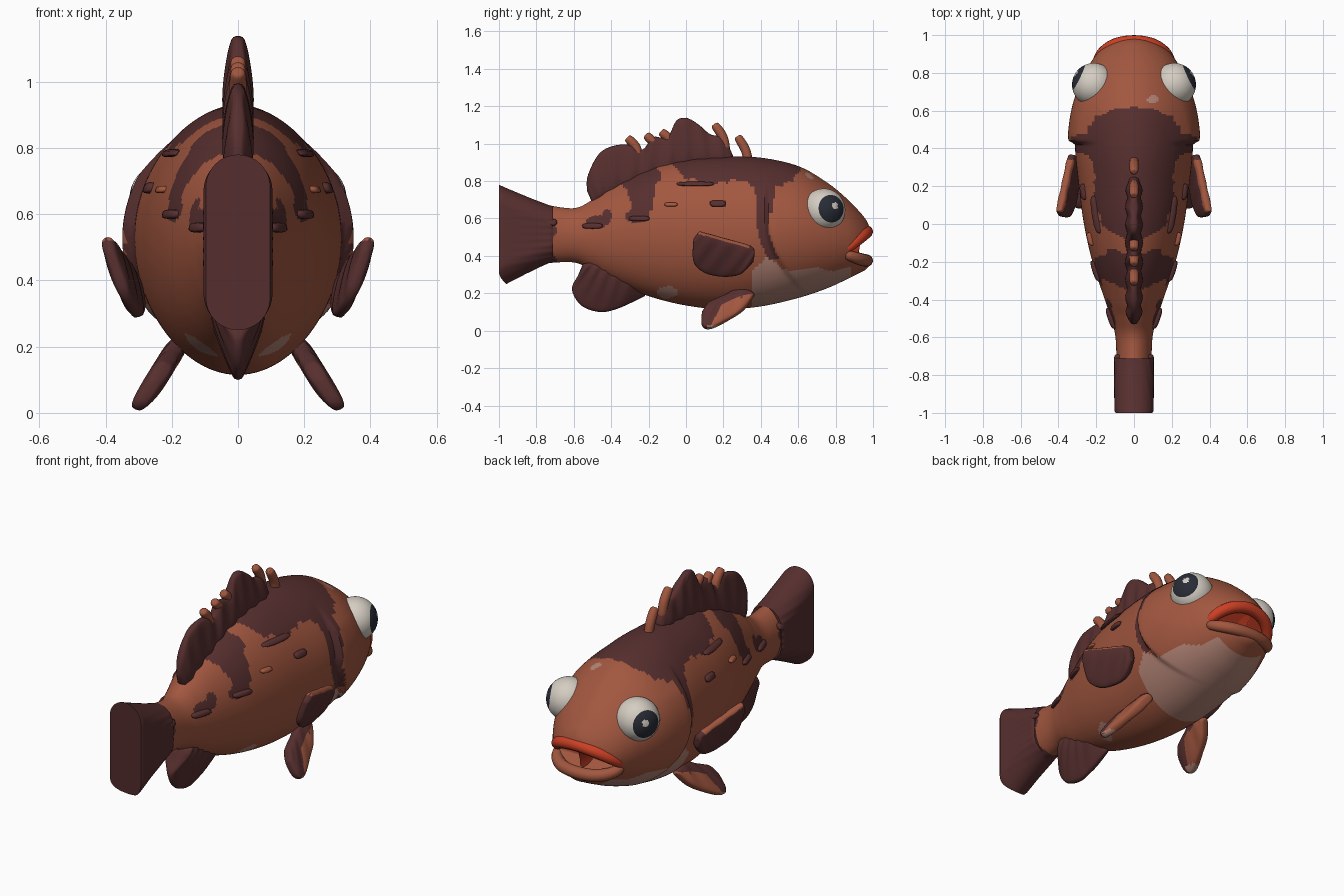
import bpy, bmesh, math
from mathutils import Vector

if "Cube" in bpy.data.objects:
    bpy.data.objects.remove(bpy.data.objects["Cube"])


def material(name, r, g, b):
    m = bpy.data.materials.new(name)
    m.use_nodes = True
    m.diffuse_color = (r, g, b, 1)
    m.node_tree.nodes["Principled BSDF"].inputs["Base Color"].default_value = (r, g, b, 1)
    return m


BROWN = material("rust brown", .36, .095, .05)
DARK = material("dark maroon", .095, .028, .028)
PALE = material("pale belly", .45, .23, .18)
RED = material("lip red", .60, .05, .018)
WHITE = material("eye white", .66, .61, .54)
BLACK = material("pupil navy", .022, .025, .036)


def clamp(v):
    return min(1, max(0, v))


def power(v, p):
    return math.copysign(abs(v) ** p, v)


def smooth_path(pts, t):
    """Point at t (0..1) on a Catmull-Rom curve through pts."""
    f = clamp(t) * (len(pts) - 1)
    i = min(int(f), len(pts) - 2)
    f -= i
    a, b, c, d = (Vector(pts[min(max(i + k, 0), len(pts) - 1)]) for k in (-1, 0, 1, 2))
    return .5 * (2 * b + (c - a) * f + (2 * a - 5 * b + 4 * c - d) * f * f
                 + (3 * b - a - 3 * c + d) * f ** 3)


def finish(name, bm, mats, rule=None, mirror=False):
    bmesh.ops.recalc_face_normals(bm, faces=bm.faces)
    for f in bm.faces:
        f.smooth = True
        if rule:
            f.material_index = mats.index(rule(f.calc_center_median()))
    mesh = bpy.data.meshes.new(name)
    bm.to_mesh(mesh)
    bm.free()
    for m in mats:
        mesh.materials.append(m)
    mesh.set_sharp_from_angle(angle=math.radians(50))
    ob = bpy.data.objects.new(name, mesh)
    bpy.context.collection.objects.link(ob)
    if mirror:
        ob.modifiers.new("Mirror", 'MIRROR').use_mirror_merge = False


def skin(name, rings, mats, rule=None, mirror=False):
    """Closed surface through rings of equal length."""
    bm = bmesh.new()
    rows = [[bm.verts.new(p) for p in r] for r in rings]
    n = len(rows[0])
    for a, b in zip(rows, rows[1:]):
        for i in range(n):
            j = (i + 1) % n
            bm.faces.new((a[i], a[j], b[j], b[i]))
    bm.faces.new(rows[0])
    bm.faces.new(rows[-1])
    finish(name, bm, mats, rule, mirror)


def fin(name, base, tip, thick, ribs, depth, mats=(DARK,), rule=None,
        plane=lambda y, z: 0, normal=(1, 0, 0), mirror=False):
    """Ribbed fin between a base line and a tip line, both given as (y, z)."""
    rings = []
    for k in range(61):
        u = k / 60
        b, t = smooth_path(base, u), smooth_path(tip, u)
        end = max(.15, math.sqrt(max(0, 1 - (2 * u - 1) ** 8)))
        ring = []
        for i in range(28):
            a = math.tau * i / 28
            v = .5 - .5 * math.cos(a)
            y, z = b.lerp(t, v)
            h = (thick[0] + (thick[1] - thick[0]) * v) * end * power(math.sin(a), .5)
            h *= 1 + depth * math.cos(math.tau * ribs * u)
            ring.append(Vector((plane(y, z), y, z)) + Vector(normal).normalized() * h)
        rings.append(ring)
    skin(name, rings, list(mats), rule, mirror)


def tube(name, pts, radius, mat, ends):
    cu = bpy.data.curves.new(name, 'CURVE')
    cu.dimensions = '3D'
    cu.bevel_depth, cu.bevel_resolution, cu.use_fill_caps = radius, 4, True
    sp = cu.splines.new('POLY')
    sp.points.add(24)
    for i, p in enumerate(sp.points):
        t = i / 24
        p.co = (*smooth_path(pts, t), 1)
        p.radius = ends + (1 - ends) * math.sqrt(max(0, 1 - (2 * t - 1) ** 4))
    sp.use_smooth = True
    cu.materials.append(mat)
    bpy.context.collection.objects.link(bpy.data.objects.new(name, cu))


# Body sections: y, top, bottom, half width
SECTIONS = [(-.76, .675, .36, .092), (-.6, .655, .365, .098), (-.5, .70, .32, .122), (-.4, .765, .265, .155),
            (-.2, .865, .185, .22), (0, .915, .135, .265), (.2, .93, .115, .292),
            (.4, .925, .13, .312), (.6, .88, .175, .312), (.75, .795, .225, .28),
            (.85, .715, .27, .232), (.92, .645, .305, .178), (.97, .58, .335, .11), (.995, .5, .39, .035)]
MOUTH_Z = .435
TOP_POWER = 1.12


def gill(z):
    return .42 + 1.3 * max(0, .6 - z) ** 2


def mouth_limit(z):
    return .875 + max(0, abs(z - MOUTH_Z) - .008) * 1.25


SAMPLES = [smooth_path(SECTIONS, k / 200) for k in range(201)]


def body_side(y, z):
    """Half width of the body at a point on its side."""
    s = min(SAMPLES, key=lambda q: abs(q[0] - y))
    mid = (s[1] + s[2]) / 2
    return s[3] * max(0, 1 - ((z - mid) / (s[1] - mid)) ** 2) ** (.5 * TOP_POWER)


# Dark blotches: y, z, radius along y, radius along z
BLOTCHES = [(.43, .90, .2, .13), (.15, .93, .22, .14), (-.24, .73, .07, .14), (-.25, .83, .11, .08),
            (-.47, .585, .06, .035), (-.42, .62, .025, .03), (-.26, .61, .07, .03), (.17, .68, .05, .02),
            (.42, .72, .05, .14)]


def body_colour(c):
    x, y, z = c
    if y > mouth_limit(z) - .012 and MOUTH_Z < z < MOUTH_Z + .1:
        return RED
    wob = .22 * math.sin(47 * y + 9 * z) * math.sin(41 * z + 2) + .1 * math.sin(90 * y + 60 * z)
    if y < -.715 + .025 * math.sin(38 * z) or (z > .38 and abs(y - gill(z) + .012) < .03) or \
            any(((y - a) / p) ** 2 + ((z - b) / q) ** 2 + wob < 1 for a, b, p, q in BLOTCHES):
        return DARK
    throat = .33 + .06 * max(0, 1 - abs(y - .43) / .08)
    if (.35 < y < .88 and z < throat + .01 * math.sin(30 * y)) or \
            ((y + .1) / .055) ** 2 + ((z - .205) / .033) ** 2 < 1 or \
            (z > .6 and ((x - .1) / .03) ** 2 + ((y - .66) / .02) ** 2 < 1):
        return PALE
    return BROWN


rings = []
for k in range(241):
    y0, top, bot, w = smooth_path(SECTIONS, k / 240)
    mid, half = (top + bot) / 2, (top - bot) / 2
    ring = []
    for i in range(144):
        a = math.tau * i / 144
        c, s = math.cos(a), math.sin(a)
        x, z = w * power(c, TOP_POWER if s > 0 else 1), mid + half * s
        # raised gill cover, fading out towards the back, the face and the throat
        step = clamp((y0 - gill(z)) / .02) * clamp((.84 - z) / .12) * clamp((.78 - y0) / .3)
        ring.append((x * (1 + .11 * step), min(y0, mouth_limit(z)), z))
    rings.append(ring)
skin("body", rings, [BROWN, DARK, PALE, RED], body_colour)

# Lips
for name, mat, zs in (("upper_lip", RED, (.43, .478, .515, .53)), ("lower_lip", BROWN, (.41, .39, .378, .375))):
    half = list(zip((.2, .163, .095, 0), (.85, .908, .952, .967), zs))
    tube(name, half + [(-x, y, z) for x, y, z in half[-2::-1]], .033, mat, .45)

# Thick tail fin with rounded upper and lower edges and fine rays
rings = []
for k in range(25):
    t = k / 24
    top, bot = .665 + .115 * t ** 1.1, .37 - .12 * t ** 1.1
    w = .104 * (.93 if k in (0, 24) else 1)
    half = (top - bot) / 2
    ring = []
    for i in range(96):
        a = math.tau * i / 96
        dz = half * math.sin(a)
        x = w * math.sqrt(max(0, 1 - max(0, (abs(dz) - half + w) / w) ** 2))
        x *= 1 + .02 * (1 - t) * math.sin(70 * dz / half ** .5)
        # the lower corner of the trailing edge is rounded off
        y = -.71 - .29 * t + .04 * t * clamp((-dz / half - .75) * 4) ** 2
        ring.append((math.copysign(x, math.cos(a)), y, (top + bot) / 2 + dz))
    rings.append(ring)
skin("tail_fin", rings, [DARK])

# Fins on the centre line
fin("dorsal_fin", [(-.5, .68), (-.3, .77), (0, .87), (.25, .9)],
    [(-.53, .75), (-.525, .83), (-.47, .94), (-.40, .985), (-.31, .995), (-.23, .97), (-.18, 1.035), (-.1, 1.035),
     (-.05, 1.125), (.01, 1.135), (.07, 1.10), (.13, 1.05), (.2, 1.03), (.25, .94)], (.052, .027), 9, .12)
fin("anal_fin", [(-.55, .36), (-.45, .38), (-.35, .36), (-.22, .3)],
    [(-.58, .29), (-.61, .22), (-.56, .135), (-.46, .10), (-.36, .12), (-.22, .185)], (.105, .022), 6, .04)

# Spines along the back
for y, z, length, mat in ((.31, .96, .1, BROWN), (.185, 1.04, .08, BROWN), (.02, 1.08, .06, DARK),
                          (-.1, 1.025, .05, BROWN), (-.18, 1.0, .06, BROWN), (-.28, .985, .06, BROWN)):
    tube("spine", [(0, y + .03, z - length), (0, y + .01, z), (0, y - .035, z + length * .8)], .025, mat, .45)

# Side fins
fin("pectoral_fins", [(.07, .53), (.2, .495), (.35, .45), (.365, .40)],
    [(.04, .49), (.04, .37), (.1, .31), (.2, .29), (.29, .305), (.36, .37)], (.028, .024), 5, .07,
    mats=(DARK, BROWN), rule=lambda c: BROWN if c.z > .516 - .286 * (c.y - .07) and c.y < .34 else DARK,
    plane=lambda y, z: .39 - .116 * (y - .06) + .35 * (z - .5), normal=(1, .1, -.35), mirror=True)


def pelvic_plane(y, z):
    return .185 + .62 * (.2 - z) + 1.0 * max(0, .1 - z) ** 2


def pelvic_colour(c):
    if c.z < .03 and c.y > .11:
        return PALE
    if c.y < .13 + .5 * (c.z - .02) or c.z > .115 + .33 * (c.y - .1):
        return DARK
    return BROWN


fin("pelvic_fins", [(.12, .15), (.2, .185), (.29, .225), (.36, .2)],
    [(.085, .10), (.085, .03), (.13, .012), (.23, .06), (.31, .115), (.365, .19)], (.032, .03), 4, .05,
    mats=(BROWN, DARK, PALE), plane=pelvic_plane, normal=(.85, 0, .4), mirror=True, rule=pelvic_colour)

# Eyes with pupil and glint
centre = Vector((.213, .737, .645))
look, glint = Vector((.86, .42, .08)).normalized(), Vector((.82, .52, .2)).normalized()
bm = bmesh.new()
bmesh.ops.create_uvsphere(bm, u_segments=48, v_segments=36, radius=.115)
bmesh.ops.transform(bm, matrix=look.to_track_quat('Z', 'Y').to_matrix().to_4x4(), verts=bm.verts)
bmesh.ops.translate(bm, vec=centre, verts=bm.verts)


def eye_colour(c):
    d = (c - centre).normalized()
    return BLACK if d.dot(look) > .77 and d.dot(glint) < .987 else WHITE


finish("eyes", bm, [WHITE, BLACK], eye_colour, True)

# Raised blocky scales that follow the flanks
for y, z, ry, rz, mat in ((-.5, .56, .055, .015, DARK), (-.25, .6, .055, .014, DARK), (.05, .785, .1, .012, DARK),
                          (.17, .68, .042, .017, DARK), (-.08, .675, .035, .011, BROWN), (-.72, .58, .03, .018, DARK)):
    bm = bmesh.new()
    bmesh.ops.create_uvsphere(bm, u_segments=16, v_segments=10, radius=1)
    for v in bm.verts:
        px, py, pz = (power(p, .65) for p in v.co)
        vy, vz = y + ry * py, z + rz * pz
        v.co = (body_side(vy, vz) + .003 + .018 * px, vy, vz)
    finish("flank_scale", bm, [mat], None, True)
